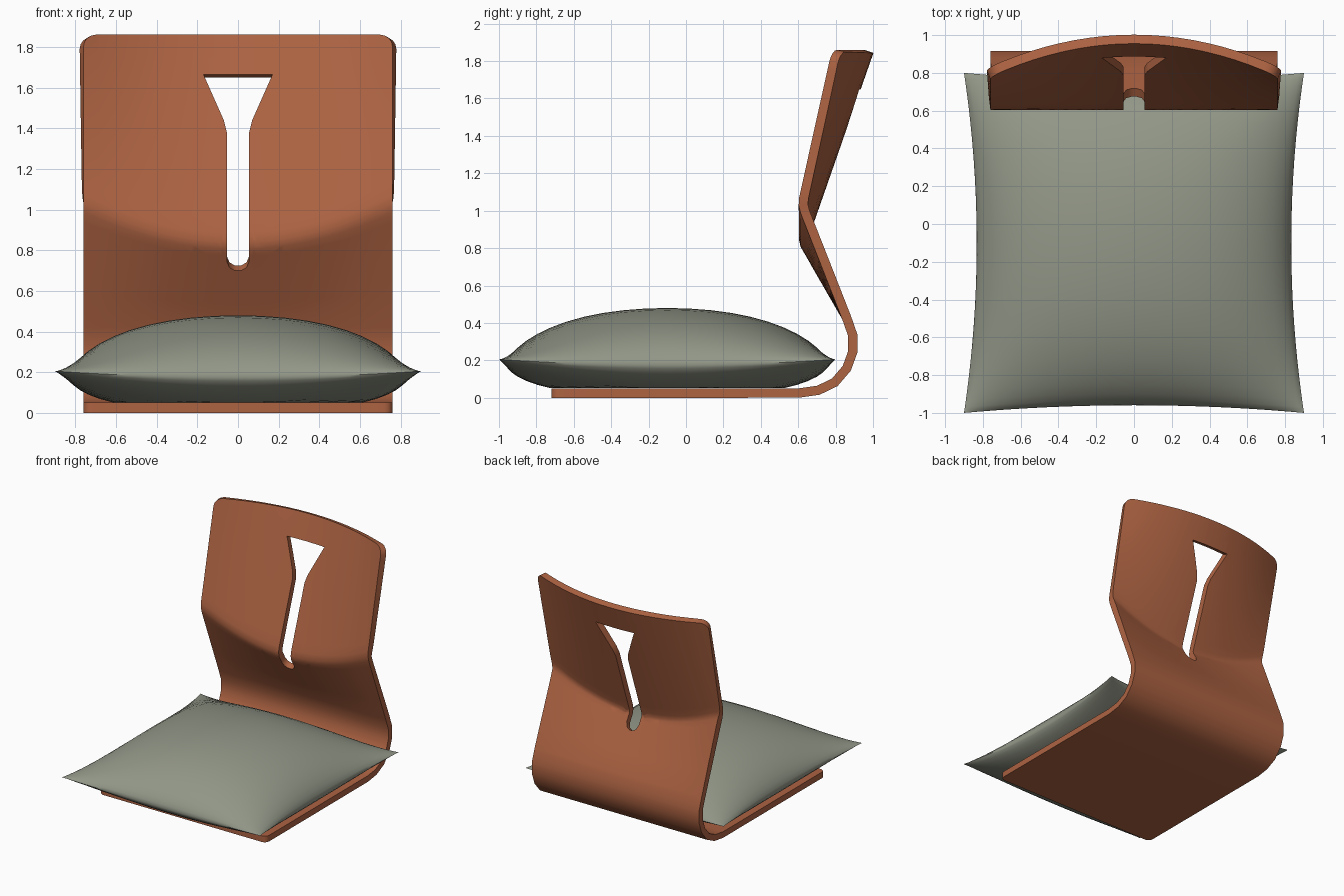
import bpy, bmesh, math
from mathutils import Vector

if "Cube" in bpy.data.objects:
    bpy.data.objects.remove(bpy.data.objects["Cube"])


def material(name, rgb):
    m = bpy.data.materials.new(name)
    m.diffuse_color = (*rgb, 1)
    m.use_nodes = True
    m.node_tree.nodes["Principled BSDF"].inputs["Base Color"].default_value = m.diffuse_color
    return m


def make_object(name, bm, mat):
    me = bpy.data.meshes.new(name)
    bm.to_mesh(me)
    bm.free()
    ob = bpy.data.objects.new(name, me)
    bpy.context.collection.objects.link(ob)
    me.materials.append(mat)
    bpy.ops.object.select_all(action='DESELECT')
    ob.select_set(True)
    bpy.context.view_layer.objects.active = ob
    return ob


def grid_faces(bm, rows, flip=False):
    for a, b in zip(rows, rows[1:]):
        for j in range(len(a) - 1):
            f = [a[j], a[j + 1], b[j + 1], b[j]]
            bm.faces.new(f[::-1] if flip else f)


def cut(bm, p, q, axis, test, clear=False):
    """Slice the chosen faces by the plane through p, q and axis."""
    p, q = Vector(p), Vector(q)
    faces = [f for f in bm.faces if test(f.calc_center_median())]
    geom = list({e for f in faces for e in list(f.verts) + list(f.edges)}) + faces
    no = (q - p).cross(Vector(axis)).normalized()
    if clear and no.dot(p - clear) < 0:
        no = -no
    bmesh.ops.bisect_plane(bm, geom=geom, dist=1e-4, plane_co=p, plane_no=no,
                           clear_outer=bool(clear))


def inside(x, z, poly):
    hit = False
    for (x1, z1), (x2, z2) in zip(poly, poly[1:] + poly[:1]):
        if (z1 > z) != (z2 > z) and x < x1 + (z - z1) * (x2 - x1) / (z2 - z1):
            hit = not hit
    return hit


wood = material("warm_brown_wood", (0.42, 0.125, 0.055))
cloth = material("grey_green_cloth", (0.29, 0.31, 0.245))

# Bent shell: front surface lofted from the seat, round the bend, up the back
W, TOP, COLS = 0.76, 1.86, 20
BEND = [(-0.72, 0.05), (-0.3, 0.05), (0.2, 0.05), (0.60, 0.05), (0.70, 0.064),
        (0.78, 0.102), (0.838, 0.17), (0.867, 0.25), (0.867, 0.33), (0.835, 0.42)]


def section(x):
    k = (x / W) ** 2
    low = Vector((x, 0.835, 0.42))
    crease = Vector((x, 0.596, 0.835 + 0.195 * k))
    top = Vector((x, 0.955 - 0.175 * k, TOP))
    pts = [Vector((x, y, z)) for y, z in BEND]
    pts += [low.lerp(crease, t) for t in (0.3, 0.6, 0.85)]
    a, b = low.lerp(crease, 0.93), crease.lerp(top, 0.05)
    pts += [a, a.lerp(crease, 0.5).lerp(crease.lerp(b, 0.5), 0.5), b]
    pts += [crease.lerp(top, t) for t in (0.12, 0.3, 0.5, 0.7, 0.88, 1)]
    return pts


bm = bmesh.new()
cols = [[bm.verts.new(p) for p in section(W * (2 * j / COLS - 1))]
        for j in range(COLS + 1)]
grid_faces(bm, list(zip(*cols)))

# Y-shaped slot in the back
half = [(0.016, 0.70), (0.042, 0.715), (0.055, 0.745), (0.055, 1.38),
        (0.07, 1.44), (0.17, 1.665)]
slot = half + [(-x, z) for x, z in half[::-1]]
for (x1, z1), (x2, z2) in zip(slot, slot[1:] + slot[:1]):
    cut(bm, (x1, 0, z1), (x2, 0, z2), (0, 1, 0),
        lambda c: abs(c.x) < 0.235 and 0.55 < c.z < 1.8)
gone = []
for f in bm.faces:
    c = f.calc_center_median()
    if c.z > 0.6 and inside(c.x, c.z, slot):
        gone.append(f)
bmesh.ops.delete(bm, geom=gone, context='FACES')

# Rounded corners at the top of the back and the front of the seat
for s in (-1, 1):
    for i in range(4):
        a0, a1 = (math.radians(22.5 * k) for k in (i, i + 1))
        r = 0.06
        p, q = [(s * (W - r + r * math.cos(a)), 0, TOP - r + r * math.sin(a)) for a in (a0, a1)]
        cut(bm, p, q, (0, 1, 0), lambda c: c.z > 1.45 and c.x * s > 0.5,
            Vector((0, 0, 1.4)))
        r = 0.04
        p, q = [(s * (W - r + r * math.cos(a)), -0.72 + r - r * math.sin(a), 0) for a in (a0, a1)]
        cut(bm, p, q, (0, 0, 1), lambda c: c.y < -0.3 and c.z < 0.3 and c.x * s > 0.5,
            Vector((0, -0.3, 0)))

shell = make_object("bent_wood_shell", bm, wood)
solid = shell.modifiers.new("thickness", 'SOLIDIFY')
solid.thickness = 0.05
solid.offset = -1
bpy.ops.object.modifier_apply(modifier=solid.name)
bpy.ops.object.shade_smooth_by_angle(angle=math.radians(55))

# Seat cushion: puffed top and flatter bottom meeting at a pinched seam
N = 24
bm = bmesh.new()
for top_side in (True, False):
    rows = []
    for i in range(N + 1):
        v = math.sin(math.pi / 2 * (2 * i / N - 1))
        row = []
        for j in range(N + 1):
            u = math.sin(math.pi / 2 * (2 * j / N - 1))
            f = max(0, (1 - u * u) * (1 - v * v))
            seam = 0.205 - 0.03 * (2 - u * u - v * v) * max(u * u, v * v)
            x = 0.9 * u * (1 - 0.075 * (1 - v * v) * u * u)
            y = -0.1 + 0.9 * v * (1 - 0.045 * (1 - u * u) * v * v)
            if top_side:
                z = seam + (0.48 - seam) * f ** 0.62
            else:
                z = max(0.051, seam - 0.2 * f ** 0.6)
            row.append(bm.verts.new((x, y, z)))
        rows.append(row)
    grid_faces(bm, rows, flip=not top_side)
bmesh.ops.remove_doubles(bm, verts=bm.verts, dist=1e-4)
make_object("seat_cushion", bm, cloth)
bpy.ops.object.shade_smooth_by_angle(angle=math.radians(50))
